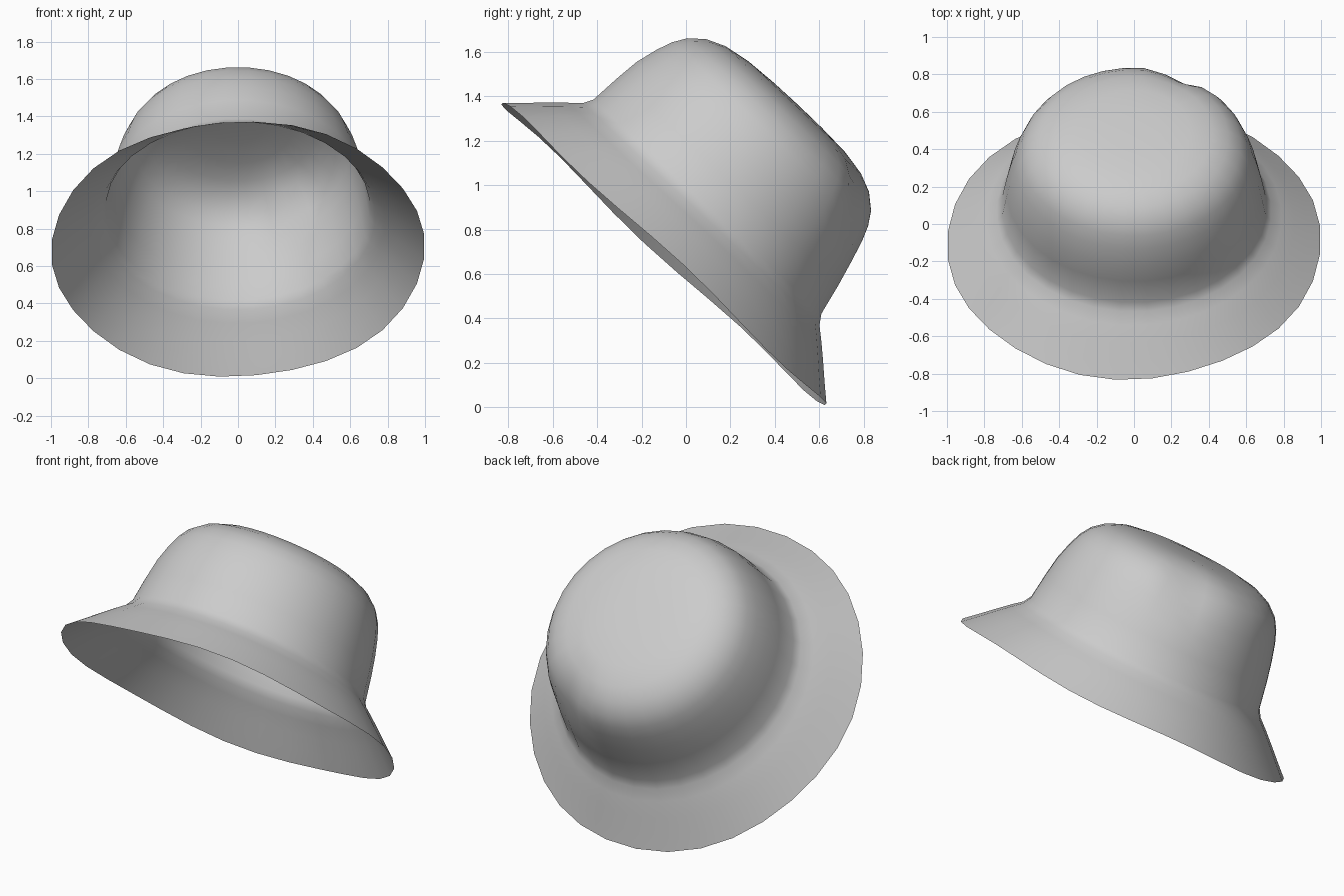
import bpy, bmesh, math
from mathutils import Vector

if "Cube" in bpy.data.objects:
    bpy.data.objects.remove(bpy.data.objects["Cube"])

# Hat frame: rim centre, front-to-back direction in the rim plane, crown axis
CENTRE = Vector((0, -0.10, 0.69))
SIDE = Vector((1, 0, 0))
BACK = Vector((0, 0.729, -0.684))
AXIS = Vector((0, 0.684, 0.729))
SEGMENTS = 32

# Lathe profile (radius, height along the axis) from rim to crown top
PROFILE = [(1.0, 0.0), (0.93, 0.065), (0.86, 0.132), (0.79, 0.197), (0.735, 0.245),
           (0.708, 0.29), (0.685, 0.44), (0.664, 0.55), (0.636, 0.65),
           (0.608, 0.722), (0.57, 0.782), (0.505, 0.837), (0.42, 0.873),
           (0.30, 0.894), (0.15, 0.902)]


def hat_point(radius, height, angle):
    s, b = radius * math.sin(angle), radius * math.cos(angle)
    # soft dent at the back edge of the crown
    dent = 0.035 * math.exp(-((s - 0.26) ** 2 + (b - 0.52) ** 2) / 0.012)
    if height < 0.6:
        dent = 0
    # slightly wavy, uneven brim
    brim = max(0.0, (radius - 0.72) / 0.28)
    wave = brim * (0.015 * math.sin(angle) + 0.010 * math.sin(5 * angle + 0.6))
    # crown leans a little to the front
    lean = -0.02 * min(1.0, max(0.0, (height - 0.25) / 0.3))
    return (CENTRE + SIDE * s + BACK * (b + lean - 0.6 * dent)
            + AXIS * (height + wave - dent))


# Brim and crown: one thin open shell
bm = bmesh.new()
rings = []
for r, h in PROFILE:
    rings.append([bm.verts.new(hat_point(r, h, 2 * math.pi * (i + 0.5) / SEGMENTS))
                  for i in range(SEGMENTS)])
top = bm.verts.new(hat_point(0, 0.904, 0))
for lower, upper in zip(rings, rings[1:]):
    for i in range(SEGMENTS):
        j = (i + 1) % SEGMENTS
        bm.faces.new((lower[i], upper[i], upper[j], lower[j]))
for i in range(SEGMENTS):
    bm.faces.new((rings[-1][i], top, rings[-1][(i + 1) % SEGMENTS]))
bm.normal_update()
if top.normal.dot(AXIS) < 0:
    bmesh.ops.reverse_faces(bm, faces=bm.faces[:])
for f in bm.faces:
    f.smooth = True

mesh = bpy.data.meshes.new("bucket_hat")
bm.to_mesh(mesh)
bm.free()
hat = bpy.data.objects.new("bucket_hat", mesh)
bpy.context.collection.objects.link(hat)
